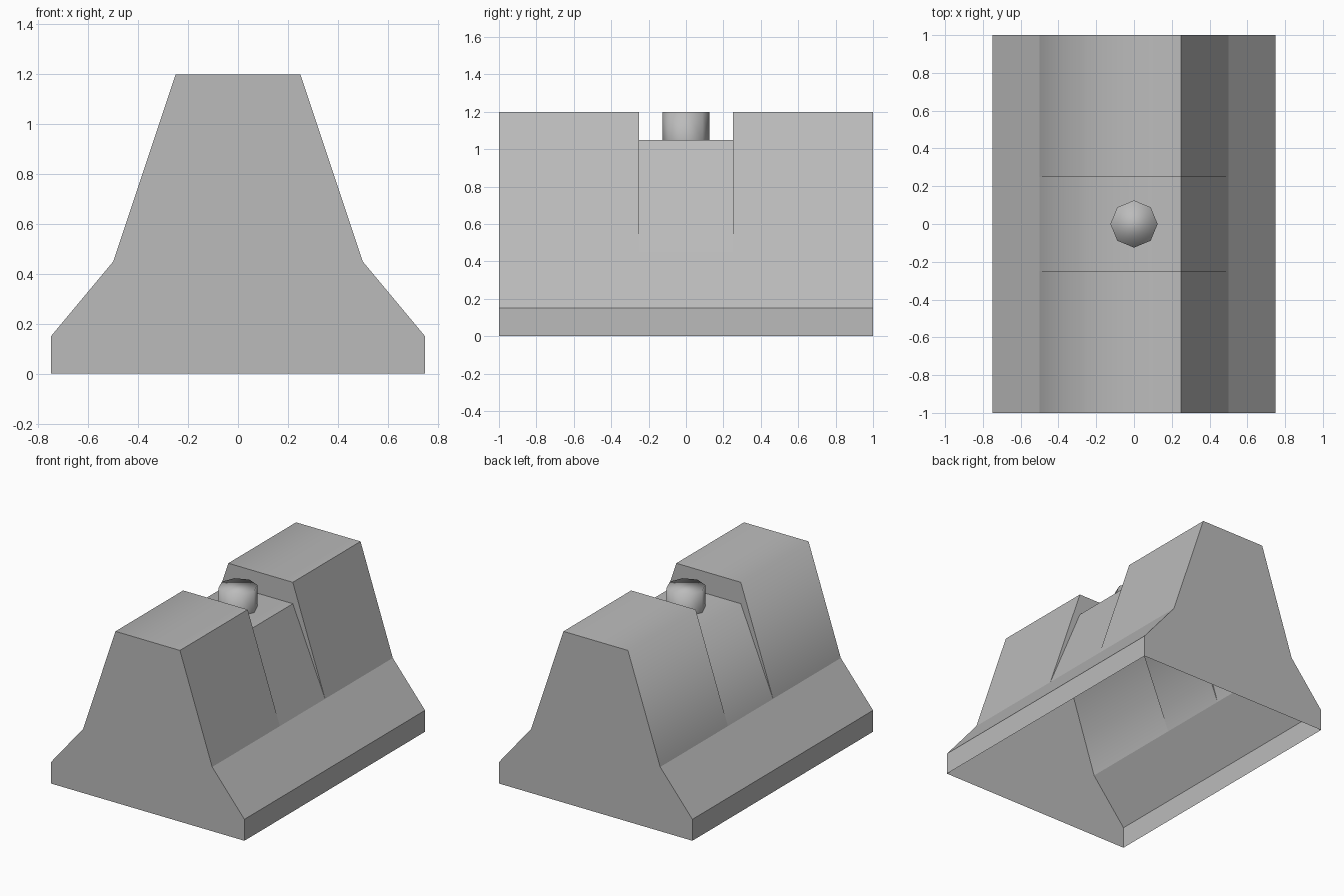
import bpy
import bmesh

cube = bpy.data.objects.get("Cube")
if cube:
    bpy.data.objects.remove(cube)

# One plain concrete colour for everything
concrete = bpy.data.materials.new("concrete_grey")
concrete.use_nodes = True
grey = (0.5, 0.5, 0.5, 1)
concrete.diffuse_color = grey
concrete.node_tree.nodes["Principled BSDF"].inputs["Base Color"].default_value = grey


def make_object(name, bm):
    mesh = bpy.data.meshes.new(name)
    bm.to_mesh(mesh)
    bm.free()
    mesh.materials.append(concrete)
    obj = bpy.data.objects.new(name, mesh)
    bpy.context.collection.objects.link(obj)
    return obj


def cross_section(top):
    """Symmetric barrier profile from right foot, over the top, to left foot."""
    half = [(0.75, 0), (0.75, 0.15), (0.5, 0.45), (0.25, top)]
    return [(-x, z) for x, z in half] + half[::-1]


# Barrier: hollow shell, open below, with a shallower section in the middle
full, notch = cross_section(1.2), cross_section(1.05)
stations = [(-1, full), (-0.25, full), (-0.25, notch),
            (0.25, notch), (0.25, full), (1, full)]
bm = bmesh.new()
points = {}


def vert(x, y, z):
    key = (x, y, z)
    if key not in points:
        points[key] = bm.verts.new(key)
    return points[key]


rings = [[vert(x, y, z) for x, z in profile] for y, profile in stations]
for a, b in zip(rings, rings[1:]):
    for i in range(len(a) - 1):
        corners = list(dict.fromkeys((a[i], a[i + 1], b[i + 1], b[i])))
        if len(corners) > 2:
            bm.faces.new(corners)
bm.faces.new(rings[0])
bm.faces.new(rings[-1])
bmesh.ops.recalc_face_normals(bm, faces=bm.faces)

# Only the right-hand shoulder blends softly into the top
for face in bm.faces:
    face.smooth = True
for edge in bm.edges:
    lengthwise = edge.verts[0].co.y != edge.verts[1].co.y
    shoulder = all(v.co.x == -0.25 for v in edge.verts)
    coplanar = len(edge.link_faces) == 2 and edge.calc_face_angle() < 0.01
    edge.smooth = coplanar or (lengthwise and shoulder)
make_object("barrier_shell", bm)

# Lifting peg: smooth eight-sided post standing in the notch
bm = bmesh.new()
bmesh.ops.create_cone(bm, cap_ends=True, segments=8, radius1=0.125,
                      radius2=0.125, depth=0.15)
bmesh.ops.translate(bm, verts=bm.verts, vec=(0, 0, 1.125))
bottom = [f for f in bm.faces if f.normal.z < -0.9]
bmesh.ops.delete(bm, geom=bottom, context='FACES_ONLY')
for face in bm.faces:
    face.smooth = True
make_object("lifting_peg", bm)
